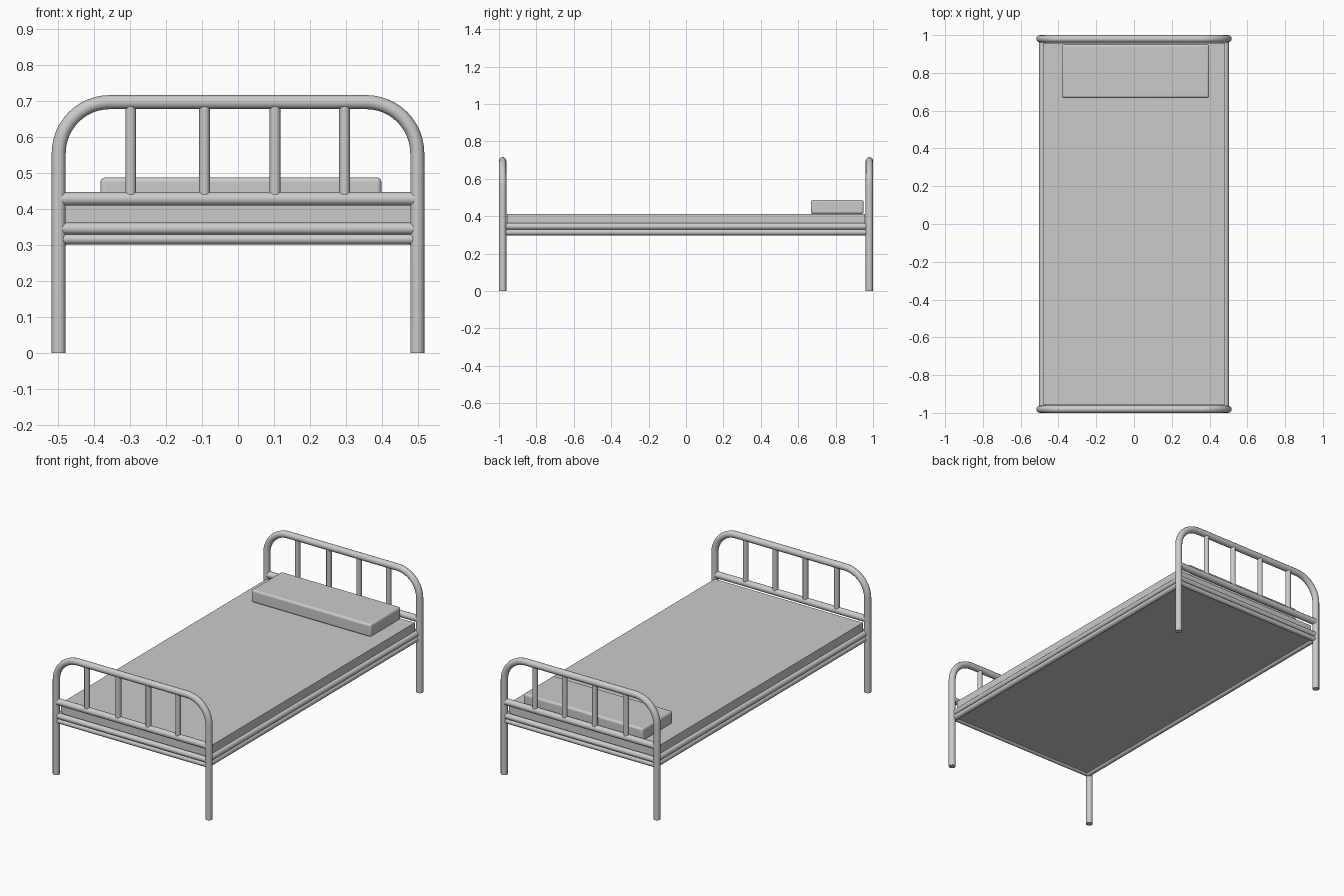
import bpy, math

if "Cube" in bpy.data.objects:
    bpy.data.objects.remove(bpy.data.objects["Cube"])

R = 0.0195          # main tube radius
END = 1.0 - R       # y of the end frames
PX = 0.498          # x of the posts


def tube(name, pts, r):
    """Smooth capped round tube along a polyline."""
    cu = bpy.data.curves.new(name, 'CURVE')
    cu.dimensions = '3D'
    cu.bevel_depth = r
    cu.bevel_resolution = 4
    cu.use_fill_caps = True
    sp = cu.splines.new('POLY')
    sp.points.add(len(pts) - 1)
    for p, co in zip(sp.points, pts):
        p.co = (*co, 1)
    ob = bpy.data.objects.new(name, cu)
    bpy.context.collection.objects.link(ob)
    bpy.ops.object.select_all(action='DESELECT')
    ob.select_set(True)
    bpy.context.view_layer.objects.active = ob
    bpy.ops.object.convert(target='MESH')
    bpy.ops.object.shade_smooth_by_angle(angle=math.radians(40))
    return bpy.context.object


def box(name, lo, hi, bevel=0.0):
    """Box between two corners with optional rounded edges."""
    bpy.ops.mesh.primitive_cube_add(
        size=1, location=[(a + b) / 2 for a, b in zip(lo, hi)])
    ob = bpy.context.object
    ob.name = name
    ob.scale = [b - a for a, b in zip(lo, hi)]
    bpy.ops.object.transform_apply(location=False, rotation=False, scale=True)
    if bevel:
        m = ob.modifiers.new("round_edges", 'BEVEL')
        m.width = bevel
        m.segments = 4
        bpy.ops.object.shade_smooth_by_angle(angle=math.radians(40))
    return ob


# path of the bent end frame: leg, quarter bend, top, quarter bend, leg
BEND, TOP = 0.142, 0.716 - R
right = [(PX, 0.0)]
for i in range(13):
    a = math.radians(90 * i / 12)
    right.append((PX - BEND + BEND * math.cos(a), TOP - BEND + BEND * math.sin(a)))
profile = right + [(-x, z) for x, z in reversed(right)]

for label, y in (("foot", -END), ("head", END)):
    tube(label + "_frame", [(x, y, z) for x, z in profile], R)
    # cross rail and spindles
    tube(label + "_cross_rail", [(-PX, y, 0.428), (PX, y, 0.428)], R - 0.0005)
    for i, x in enumerate((-0.298, -0.093, 0.103, 0.296)):
        tube(f"{label}_spindle_{i + 1}", [(x, y, 0.428), (x, y, TOP)], 0.015)
    # paired bed frame rails across the end
    tube(label + "_upper_rail", [(-PX, y, 0.345), (PX, y, 0.345)], 0.0165)
    tube(label + "_lower_rail", [(-PX, y, 0.316), (PX, y, 0.316)], 0.0145)

# paired side rails
for label, s in (("left", -1), ("right", 1)):
    x = s * 0.485
    tube(label + "_upper_rail", [(x, -END, 0.345), (x, END, 0.345)], 0.0175)
    tube(label + "_lower_rail", [(x, -END, 0.314), (x, END, 0.314)], 0.0165)

# mattress, base and pillow
box("base_board", (-0.48, -0.965, 0.31), (0.48, 0.965, 0.332))
box("mattress", (-0.483, -0.957, 0.331), (0.483, 0.957, 0.412))
box("pillow", (-0.382, 0.667, 0.412), (0.398, 0.95, 0.487), 0.012)
